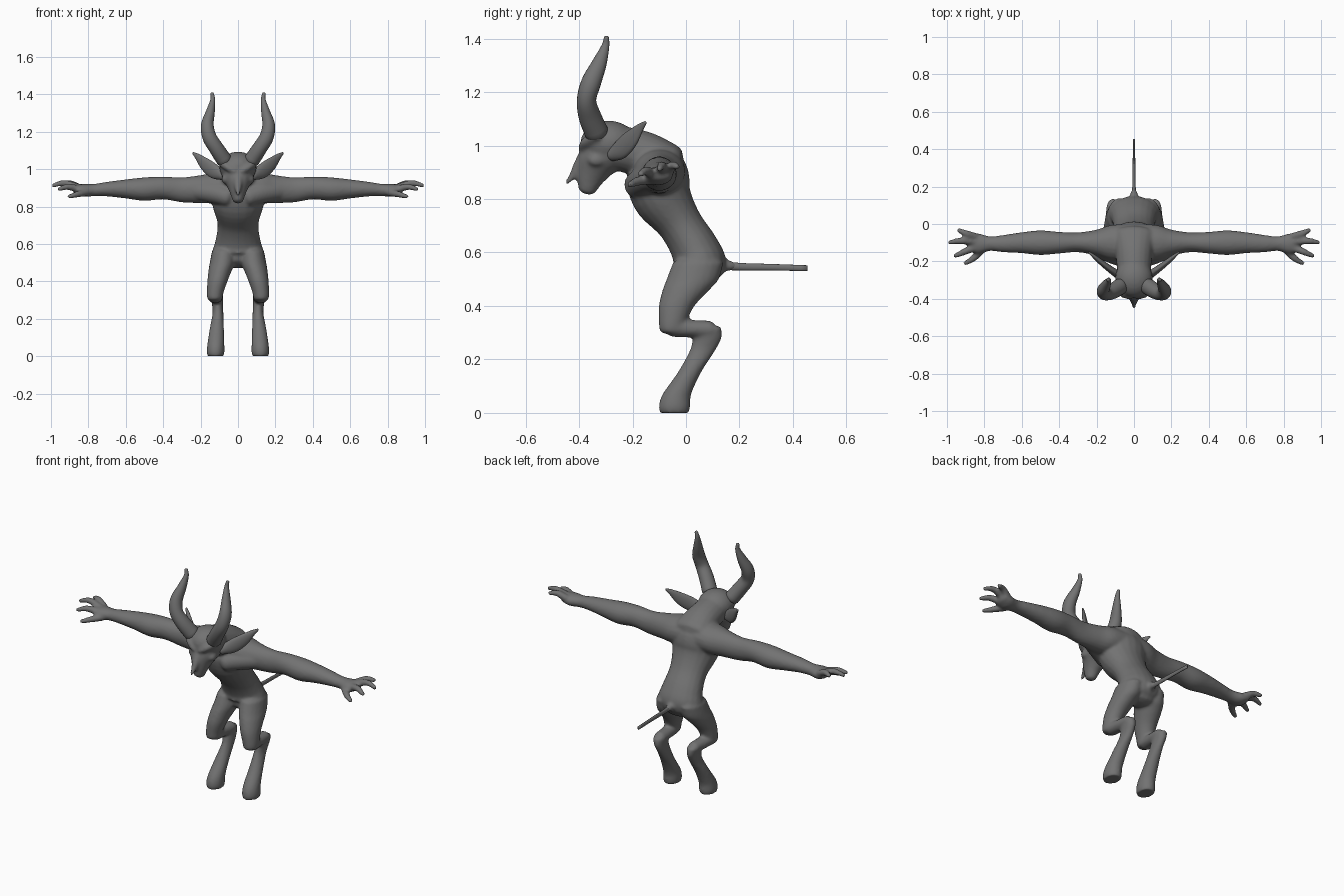
import bpy, bmesh, math
from mathutils import Vector, Matrix

cube = bpy.data.objects.get("Cube")
if cube:
    bpy.data.objects.remove(cube)

X, Y, Z = Vector((1, 0, 0)), Vector((0, 1, 0)), Vector((0, 0, 1))
BOTH = (1, -1)
SEGMENTS = 20

skin = bpy.data.materials.new("dark_grey_skin")
skin.use_nodes = True
GREY = (0.17, 0.17, 0.17, 1)
skin.diffuse_color = GREY
skin.node_tree.nodes["Principled BSDF"].inputs["Base Color"].default_value = GREY


def spline(points, steps=5):
    """Smoothly interpolate (x, y, z, half_width, half_depth) stations."""
    pts = [Vector(p) for p in points]
    padded = [pts[0] * 2 - pts[1]] + pts + [pts[-1] * 2 - pts[-2]]
    out = []
    for a, b, c, d in zip(padded, padded[1:], padded[2:], padded[3:]):
        for i in range(steps):
            t = i / steps
            out.append(0.5 * (2 * b + (c - a) * t + (2 * a - 5 * b + 4 * c - d) * t ** 2
                              + (3 * b - a - 3 * c + d) * t ** 3))
    return out + [pts[-1]]


def tube(bm, points, side=X, across=None, caps=(0.6, 0.6), mirror=1):
    """Loft ellipses along a path; across fixes the plane of the rings."""
    path = spline(points)
    centres = [Vector(p[:3]) for p in path]
    rings = []
    for i, p in enumerate(path):
        tangent = (centres[min(i + 1, len(path) - 1)] - centres[max(i - 1, 0)]).normalized()
        u = side if across else (side - tangent * side.dot(tangent)).normalized()
        v = across or tangent.cross(u)
        rings.append((centres[i], u * p[3], v * p[4], tangent))

    # Rounded ends
    def dome(ring, sign, amount):
        c, u, v, t = ring
        reach = min(u.length, v.length) * amount * sign
        return [(c + t * reach * math.sin(k), u * math.cos(k), v * math.cos(k), t)
                for k in (0.5, 1.0, 1.4)]
    if caps[0]:
        rings = dome(rings[0], -1, caps[0])[::-1] + rings
    if caps[1]:
        rings = rings + dome(rings[-1], 1, caps[1])

    loops = []
    for c, u, v, t in rings:
        loop = []
        for k in range(SEGMENTS):
            ang = math.tau * k / SEGMENTS
            co = c + u * math.cos(ang) + v * math.sin(ang)
            loop.append(bm.verts.new((co.x * mirror, co.y, co.z)))
        loops.append(loop)
    for low, high in zip(loops, loops[1:]):
        for k in range(SEGMENTS):
            n = (k + 1) % SEGMENTS
            bm.faces.new((low[k], low[n], high[n], high[k]))
    bm.faces.new(loops[0][::-1])
    bm.faces.new(loops[-1])


def ball(bm, centre, size):
    bmesh.ops.create_uvsphere(bm, u_segments=24, v_segments=16, radius=1,
                              matrix=Matrix.Translation(centre) @ Matrix.Diagonal((*size, 1)))


def finish(bm, name):
    bmesh.ops.recalc_face_normals(bm, faces=bm.faces)
    mesh = bpy.data.meshes.new(name)
    bm.to_mesh(mesh)
    bm.free()
    mesh.materials.append(skin)
    obj = bpy.data.objects.new(name, mesh)
    bpy.context.collection.objects.link(obj)
    for poly in mesh.polygons:
        poly.use_smooth = True
    return obj


body = bmesh.new()

# Leaning torso and hunched neck
tube(body, [(0, .045, .52, .11, .08), (0, .05, .56, .135, .1), (0, .03, .62, .12, .09),
            (0, -.025, .71, .11, .085), (0, -.09, .81, .138, .112),
            (0, -.11, .9, .15, .115), (0, -.13, .96, .11, .075)])
tube(body, [(0, -.06, .93, .12, .075), (0, -.15, .965, .1, .085), (0, -.25, .99, .09, .085)])

# Skull, muzzle and hooked nose
ball(body, (0, -.29, 1.01), (.1, .105, .083))
tube(body, [(0, -.27, 1.0, .095, .08), (0, -.325, .95, .08, .08),
            (0, -.355, .89, .05, .058), (0, -.37, .835, .03, .034)])
tube(body, [(0, -.375, .98, .026, .02), (0, -.4, .925, .024, .022),
            (0, -.425, .885, .015, .014), (0, -.447, .86, .008, .008)])

for s in BOTH:
    # Brow ridge and cheekbone
    tube(body, [(.015, -.385, .985, .016, .018), (.055, -.375, 1.01, .02, .02),
                (.095, -.33, 1.04, .02, .022)], side=Z, mirror=s)
    ball(body, (.06 * s, -.335, .945), (.028, .035, .025))
    # Chest muscle running into the shoulder
    tube(body, [(.05, -.185, .85, .05, .05), (.12, -.155, .87, .055, .055),
                (.22, -.12, .885, .045, .05)], side=Y, mirror=s)
    # Arm and palm
    tube(body, [(0, -.1, .91, .1, .085), (.12, -.1, .9, .095, .083), (.2, -.1, .893, .07, .075),
                (.3, -.098, .889, .053, .067), (.4, -.1, .899, .058, .061),
                (.5, -.1, .893, .066, .063), (.6, -.1, .894, .056, .051),
                (.7, -.105, .893, .046, .039), (.77, -.105, .888, .039, .033),
                (.83, -.105, .886, .055, .034), (.87, -.1, .892, .05, .025)],
         side=Y, across=Z, mirror=s)
    # Three fingers and a thumb
    for root, middle, tip in (((.85, -.068, .9), (.9, -.05, .925), (.94, -.032, .92)),
                              ((.85, -.095, .9), (.93, -.09, .925), (.99, -.1, .912)),
                              ((.85, -.125, .893), (.91, -.15, .905), (.96, -.172, .892)),
                              ((.81, -.135, .875), (.86, -.185, .865), (.905, -.212, .852))):
        tube(body, [(*root, .021, .021), (*middle, .018, .017), (*tip, .012, .011)],
             side=Y, mirror=s)
    # Thigh, backward shin and hoofed foot
    tube(body, [(.075, .045, .56, .065, .095), (.083, .025, .5, .068, .098),
                (.095, 0, .46, .063, .088), (.11, -.035, .4, .054, .067),
                (.122, -.05, .34, .045, .052), (.124, -.052, .31, .042, .048)],
         across=Y, caps=(.4, .4), mirror=s)
    tube(body, [(.123, -.05, .317, .042, .033), (.118, .01, .315, .038, .033),
                (.113, .09, .313, .035, .032)], mirror=s)
    tube(body, [(.113, .088, .315, .034, .046), (.11, .08, .28, .03, .054),
                (.107, .06, .23, .029, .048), (.113, .012, .15, .038, .044),
                (.118, -.034, .07, .045, .054), (.12, -.043, .025, .048, .059),
                (.12, -.043, 0, .044, .055)], across=Y, caps=(.4, 0), mirror=s)

# Tail root flaring out of the pelvis
tube(body, [(0, .08, .56, .06, .055), (0, .135, .553, .03, .028), (0, .18, .549, .014, .015)])

# Blend everything into one organic skin
body_obj = finish(body, "body")
remesh = body_obj.modifiers.new("blend", 'REMESH')
remesh.mode = 'VOXEL'
remesh.voxel_size = 0.008
remesh.use_smooth_shade = True
soften = body_obj.modifiers.new("soften", 'SMOOTH')
soften.factor = 0.5
soften.iterations = 6

for s, label in zip(BOTH, ("left", "right")):
    # Curved horn
    horn = bmesh.new()
    tube(horn, [(.075, -.335, 1.05, .042, .045), (.115, -.36, 1.11, .04, .042),
                (.152, -.372, 1.17, .038, .036), (.164, -.355, 1.235, .034, .037),
                (.148, -.325, 1.305, .024, .028), (.135, -.302, 1.37, .013, .015),
                (.139, -.297, 1.405, .009, .009)], mirror=s)
    finish(horn, label + "_horn")
    # Pointed ear, flat from front to back
    ear = bmesh.new()
    tube(ear, [(.08, -.275, .965, .025, .022), (.13, -.24, .99, .04, .018),
               (.175, -.205, 1.025, .036, .015), (.215, -.172, 1.065, .018, .01),
               (.24, -.152, 1.086, .006, .005)], side=Z, mirror=s)
    finish(ear, label + "_ear")

# Stiff thin tail
tail = bmesh.new()
tube(tail, [(0, .12, .553, .016, .018), (0, .2, .547, .009, .014),
            (0, .32, .545, .007, .012), (0, .455, .541, .006, .011)], caps=(0, 0))
finish(tail, "tail")
